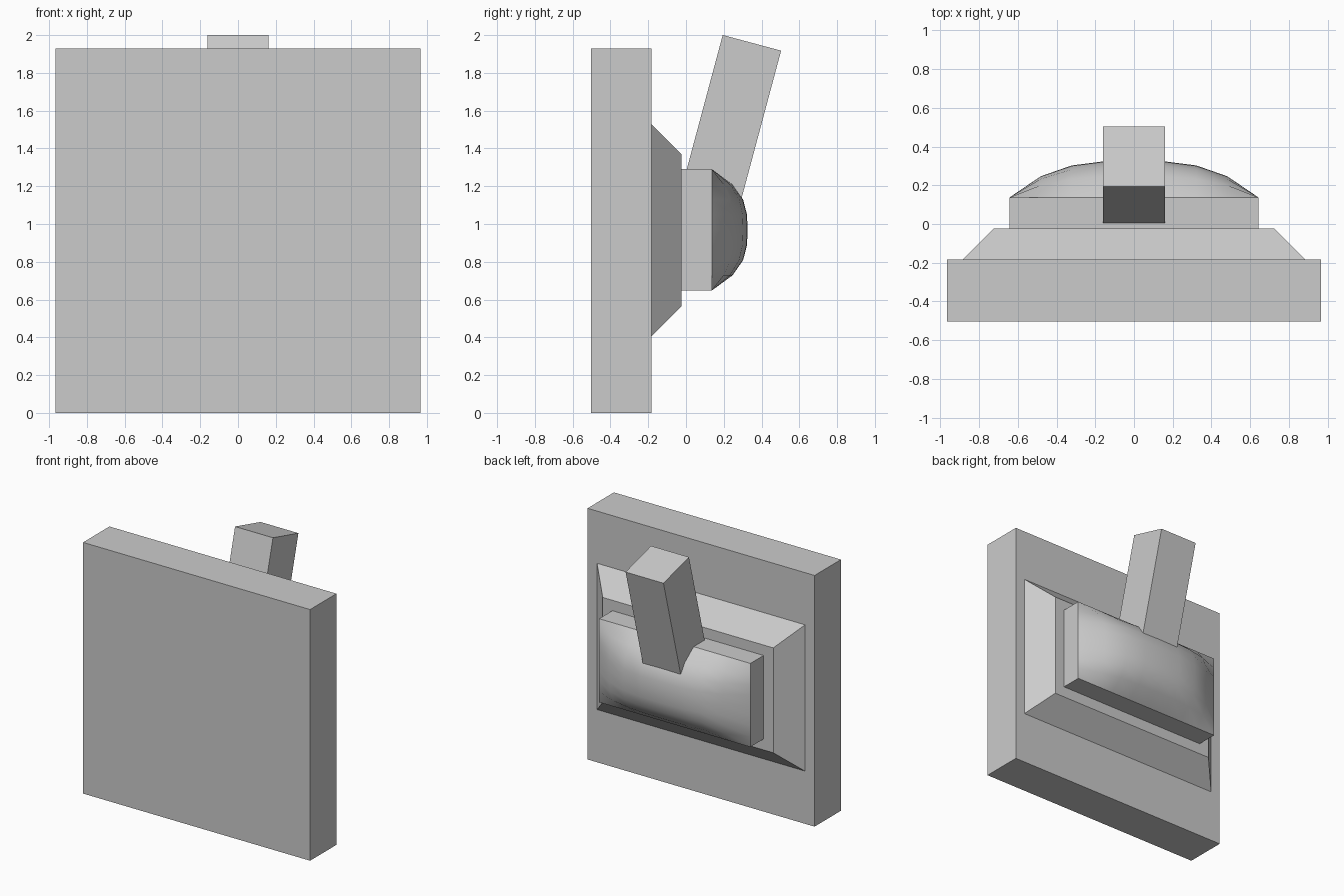
import bpy, bmesh, math
from mathutils import Matrix, Vector

if "Cube" in bpy.data.objects:
    bpy.data.objects.remove(bpy.data.objects["Cube"])


def finish(name, bm):
    bmesh.ops.recalc_face_normals(bm, faces=bm.faces)
    mesh = bpy.data.meshes.new(name)
    bm.to_mesh(mesh)
    bm.free()
    obj = bpy.data.objects.new(name, mesh)
    bpy.context.collection.objects.link(obj)
    return obj


def block(name, size, center, tilt=0.0, inset=0.0):
    """Box with optional tilt about x; inset narrows its +y side."""
    bm = bmesh.new()
    bmesh.ops.create_cube(bm, size=1)
    for v in bm.verts:
        side = v.co.copy()
        v.co = Vector(a * b for a, b in zip(side, size))
        if side.y > 0:
            v.co.x -= math.copysign(inset, side.x)
            v.co.z -= math.copysign(inset, side.z)
    bm.transform(Matrix.Translation(center) @ Matrix.Rotation(tilt, 4, 'X'))
    return finish(name, bm)


# Wall plate and chamfered surround
block("wall_plate", (1.93, 0.32, 1.93), (0, -0.343, 0.965))
block("chamfered_surround", (1.77, 0.16, 1.126), (0, -0.104, 0.967), inset=0.16)

# Rocker: box with a pillow-shaped outer face
HALF_X, HALF_Z, MID_Z = 0.643, 0.321, 0.969
Y_BACK, Y_RIM, BULGE = -0.024, 0.137, 0.189
bm = bmesh.new()
bmesh.ops.create_grid(bm, x_segments=8, y_segments=8, size=1)
rim = [e for e in bm.edges if e.is_boundary]
for v in bm.verts:
    u, w = v.co.x, v.co.y
    y = Y_RIM + BULGE * (1 - abs(u) ** 3) * (1 - abs(w) ** 3)
    v.co = (u * HALF_X, y, MID_Z + w * HALF_Z)
walls = bmesh.ops.extrude_edge_only(bm, edges=rim)["geom"]
for v in walls:
    if isinstance(v, bmesh.types.BMVert):
        v.co.y = Y_BACK
bmesh.ops.holes_fill(bm, edges=[e for e in bm.edges if e.is_boundary], sides=0)
rocker = finish("rocker", bm)
bpy.context.view_layer.objects.active = rocker
rocker.select_set(True)
bpy.ops.object.shade_smooth_by_angle(angle=math.radians(30))

# Tilted lever, its foot buried in the rocker
TILT, LENGTH = math.radians(15), 0.96
axis = Vector((0, math.sin(TILT), math.cos(TILT)))
block("lever", (0.322, 0.32, LENGTH),
      Vector((0, 0.349, 1.959)) - axis * LENGTH / 2, tilt=-TILT)
